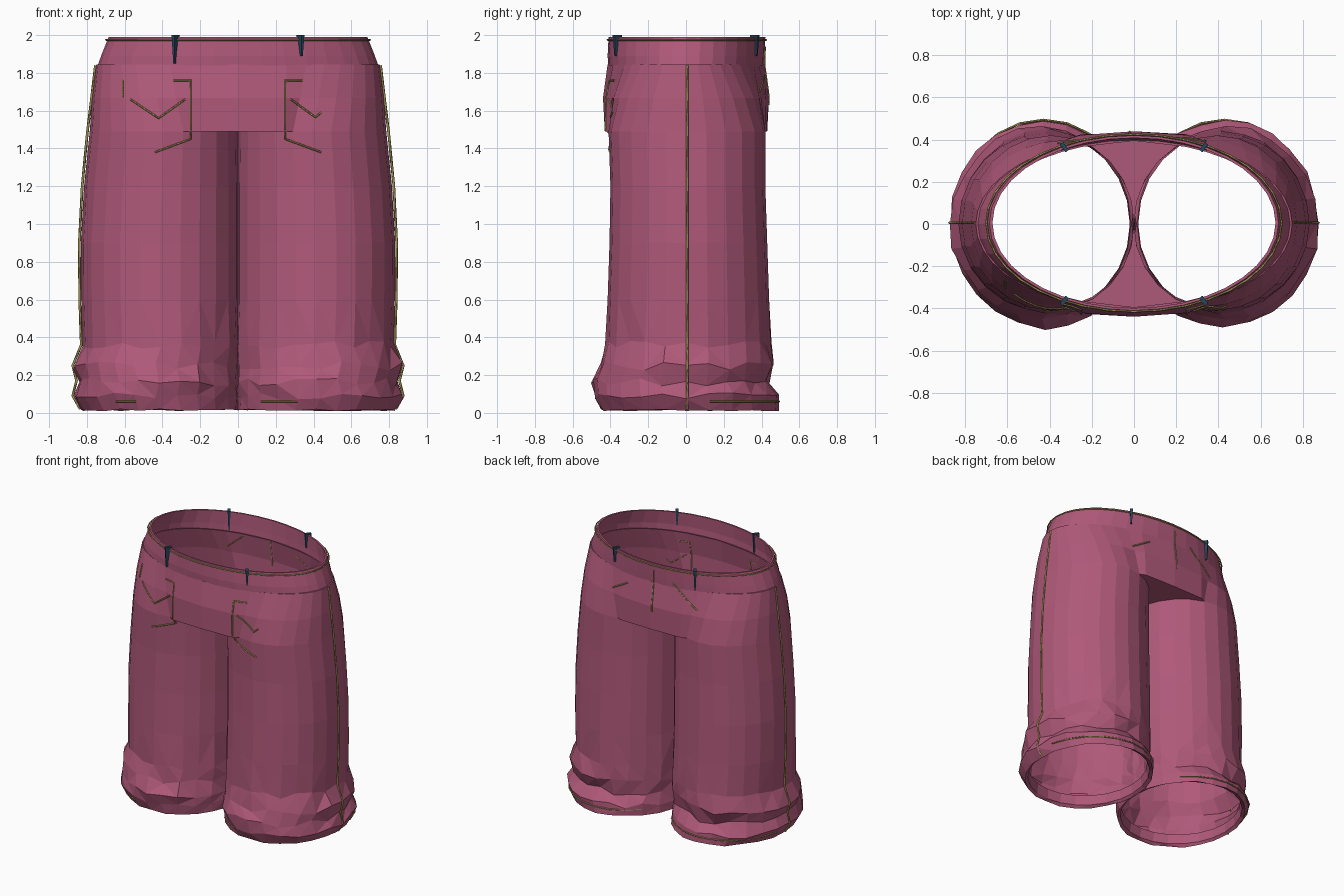
import bpy, bmesh, math, random
from mathutils import Vector
from mathutils.bvhtree import BVHTree

random.seed(4)
cube = bpy.data.objects.get("Cube")
if cube:
    bpy.data.objects.remove(cube, do_unlink=True)


def material(name, rgb):
    m = bpy.data.materials.new(name)
    m.use_nodes = True
    m.diffuse_color = (*rgb, 1)
    m.node_tree.nodes["Principled BSDF"].inputs["Base Color"].default_value = (*rgb, 1)
    return m


ROSE = material("rose cloth", (0.43, 0.1, 0.19))
BLUE = material("dark blue loops", (0.02, 0.06, 0.11))
OLIVE = material("olive stitching", (0.36, 0.3, 0.09))
trees = []


def finish(name, bm, mat):
    mesh = bpy.data.meshes.new(name)
    if mat == ROSE:
        trees.append(BVHTree.FromBMesh(bm))
    bm.to_mesh(mesh)
    bm.free()
    mesh.materials.append(mat)
    obj = bpy.data.objects.new(name, mesh)
    bpy.context.collection.objects.link(obj)


def loft(name, rings, triangles_below=0):
    """Join closed rings of points, listed from bottom to top."""
    bm = bmesh.new()
    loops = [[bm.verts.new(p) for p in ring] for ring in rings]
    for a, b in zip(loops, loops[1:]):
        n = len(a)
        for i in range(n):
            j = (i + 1) % n
            bm.faces.new((a[i], a[j], b[j], b[i]))
    low = [f for f in bm.faces if f.calc_center_median().z < triangles_below]
    bmesh.ops.triangulate(bm, faces=low)
    finish(name, bm, ROSE)


def ellipse(rx, ry, z, n=36, cy=0):
    turn = 2 * math.pi / n
    return [Vector((rx * math.cos(i * turn), cy + ry * math.sin(i * turn), z)) for i in range(n)]


def leg_point(i, z, outer, inner, front, back, side=1):
    a = math.radians(15 * i)
    x = (outer + inner) / 2 + (outer - inner) / 2 * math.cos(a)
    y = math.sin(a) * (back if math.sin(a) > 0 else front)
    return Vector((side * x, y, z))


# Legs with crumpled cuffs: height, outer x, inner x, front depth, back depth, crumple
HIP_Z = 1.49
LEG = [
    (0.10, 0.815, 0.02, 0.42, 0.43, 0),
    (0.03, 0.815, 0.015, 0.43, 0.46, 0),
    (0.015, 0.83, -0.005, 0.45, 0.492, 0.004),
    (0.09, 0.875, -0.005, 0.475, 0.49, 0.012),
    (0.165, 0.845, -0.005, 0.492, 0.43, 0.015),
    (0.25, 0.875, -0.005, 0.45, 0.46, 0.017),
    (0.36, 0.82, -0.005, 0.425, 0.445, 0.014),
    (0.6, 0.83, -0.005, 0.415, 0.44, 0),
    (0.9, 0.832, -0.005, 0.405, 0.43, 0),
    (1.2, 0.815, -0.005, 0.40, 0.42, 0),
    (HIP_Z, 0.785, 0, 0.41, 0.42, 0),
]
for side, label in ((1, "left"), (-1, "right")):
    rings = []
    for *shape, crumple in LEG:
        ring = []
        for i in range(24):
            p = leg_point(i, *shape, side)
            grow = 1 + random.uniform(-1.5, 1.5) * crumple
            mid = side * 0.42
            p.x = mid + (p.x - mid) * grow
            p.y *= grow
            p.z += random.uniform(-1.5, 1.5) * crumple
            ring.append(p)
        rings.append(ring if side > 0 else ring[::-1])
    loft(label + "_leg", rings, triangles_below=0.5)

# Hips: outer arcs of both legs at the bottom, blended to an oval at the top
TOP = LEG[-1][:5]
half_low = [leg_point(i, *TOP) for i in range(-7, 8)]
half_low = [Vector((0.25, -0.425, HIP_Z))] + half_low + [Vector((0.25, 0.425, HIP_Z))]
half_high = []
for i in range(17):
    a = math.radians(-70 + 140 * i / 16)
    half_high.append(Vector((0.75 * math.cos(a), 0.41 * math.sin(a), 1.845)))


def both_sides(half, depth):
    z = half[0].z
    turned = [Vector((-p.x, p.y, z)) for p in reversed(half)]
    return half + [Vector((0, depth, z))] + turned + [Vector((0, -depth, z))]


low, high = both_sides(half_low, 0.43), both_sides(half_high, 0.415)
middle = [a.lerp(b, 0.5) for a, b in zip(low, high)]
for p in middle:
    p.x *= 1.005
    p.y *= 1.04
shelf = [Vector((p.x * 0.95, p.y * 0.95, p.z)) for p in high]
loft("hips", [low, middle, high, shelf])

# Crotch gusset: front and back webs between the inner thighs
bm = bmesh.new()
for s in (-1, 1):
    outline = [Vector((0, s * 0.43, HIP_Z)), Vector((0.25, s * 0.425, HIP_Z))]
    outline += [leg_point(s * i, *TOP) for i in range(7, 13)]
    for m in (1, -1):
        f = bm.faces.new([bm.verts.new((m * p.x, p.y, p.z)) for p in outline])
        f.normal_update()
        if f.normal.z > 0:
            f.normal_flip()
finish("crotch_gusset", bm, ROSE)

# Waistband with a thin folded lip
loft("waistband", [
    ellipse(0.742, 0.412, 1.84),
    ellipse(0.725, 0.415, 1.89),
    ellipse(0.685, 0.415, 1.99, cy=0.005),
    ellipse(0.671, 0.403, 1.99, cy=0.005),
    ellipse(0.711, 0.402, 1.89),
    ellipse(0.722, 0.398, 1.845),
])

# Belt loops: thin tapered fins set diagonally through the band
for x, label in ((0.33, "left"), (-0.33, "right")):
    for s, end in ((-1, "front"), (1, "back")):
        bm = bmesh.new()
        bmesh.ops.create_cube(bm, size=1)
        drop = 0.15 if x < 0 else 0.11
        across = Vector((math.copysign(0.6, x), s * 0.8, 0))
        along = Vector((-across.y, across.x, 0))
        for v in bm.verts:
            tip = v.co.z < 0
            width, thick = (0.032, 0.008) if tip else (0.046, 0.02)
            base = Vector((x, s * 0.364, 2 - drop * tip))
            v.co = base + across * v.co.x * width + along * v.co.y * thick
        bmesh.ops.recalc_face_normals(bm, faces=bm.faces)
        finish(f"{end}_{label}_belt_loop", bm, BLUE)


def thread(name, points, closed=False, radius=0.005):
    curve = bpy.data.curves.new(name, "CURVE")
    curve.dimensions = "3D"
    curve.bevel_depth = radius
    curve.bevel_resolution = 0
    spline = curve.splines.new("POLY")
    spline.points.add(len(points) - 1)
    for target, p in zip(spline.points, points):
        target.co = (*p, 1)
    spline.use_cyclic_u = closed
    curve.materials.append(OLIVE)
    obj = bpy.data.objects.new(name, curve)
    bpy.context.collection.objects.link(obj)


def stitch(name, corners, s):
    """Lay a thread on the cloth; s is -1 for the front, 1 for the back."""
    path = []
    for (x0, z0), (x1, z1) in zip(corners, corners[1:]):
        for k in range(7):
            t = k / 6
            x, z = x0 + (x1 - x0) * t, z0 + (z1 - z0) * t
            hits = [tr.ray_cast(Vector((x, s * 2, z)), Vector((0, -s, 0)))[0] for tr in trees]
            depths = [s * h.y for h in hits if h]
            if depths:
                path.append((x, s * (max(depths) + 0.002), z))
    thread(name, path)


# Waist stitching, side seams and pocket edges
thread("waist_stitch", ellipse(0.7, 0.42, 1.975, cy=0.005), True)
SEAM = [(0.755, 1.84), (0.775, 1.67), (0.797, 1.49), (0.825, 1.2), (0.84, 0.9),
        (0.838, 0.6), (0.83, 0.36), (0.875, 0.25), (0.855, 0.17), (0.875, 0.09), (0.835, 0.02)]
for m, label in ((1, "left"), (-1, "right")):
    thread(label + "_side_seam", [(m * x, 0.006, z) for x, z in SEAM], radius=0.007)
    stitch(label + "_pocket_edge", [(m * x, z) for x, z in
           ((0.34, 1.76), (0.25, 1.76), (0.25, 1.45), (0.44, 1.38))], -1)

# Pocket flaps, back yoke and back seam
stitch("right_pocket_flap", [(-0.28, 1.66), (-0.42, 1.56), (-0.57, 1.66)], -1)
stitch("left_pocket_flap", [(0.28, 1.66), (0.41, 1.565), (0.44, 1.59)], -1)
stitch("right_pocket_corner", [(-0.61, 1.76), (-0.61, 1.67)], -1)
stitch("right_back_yoke", [(-0.17, 1.87), (-0.36, 1.71)], 1)
stitch("left_back_yoke", [(0.2, 1.78), (0.34, 1.70)], 1)
stitch("back_centre_seam", [(-0.02, 1.94), (-0.02, 1.63)], 1)

# Hem stitching: long arcs behind, short ones in front
for m, label, first, last in ((1, "left", 15, 17), (-1, "right", 19, 20)):
    for a, b, end in ((1, 9, "back"), (first, last, "front")):
        arc = [leg_point(i, 0.06, 0.862, -0.005, 0.472, 0.494, m) for i in range(a, b + 1)]
        thread(f"{label}_{end}_hem_stitch", arc)

# Turn the threads into plain meshes
bpy.ops.object.select_all(action="DESELECT")
threads = [o for o in bpy.context.scene.objects if o.type == "CURVE"]
for o in threads:
    o.select_set(True)
bpy.context.view_layer.objects.active = threads[0]
bpy.ops.object.convert(target="MESH")
